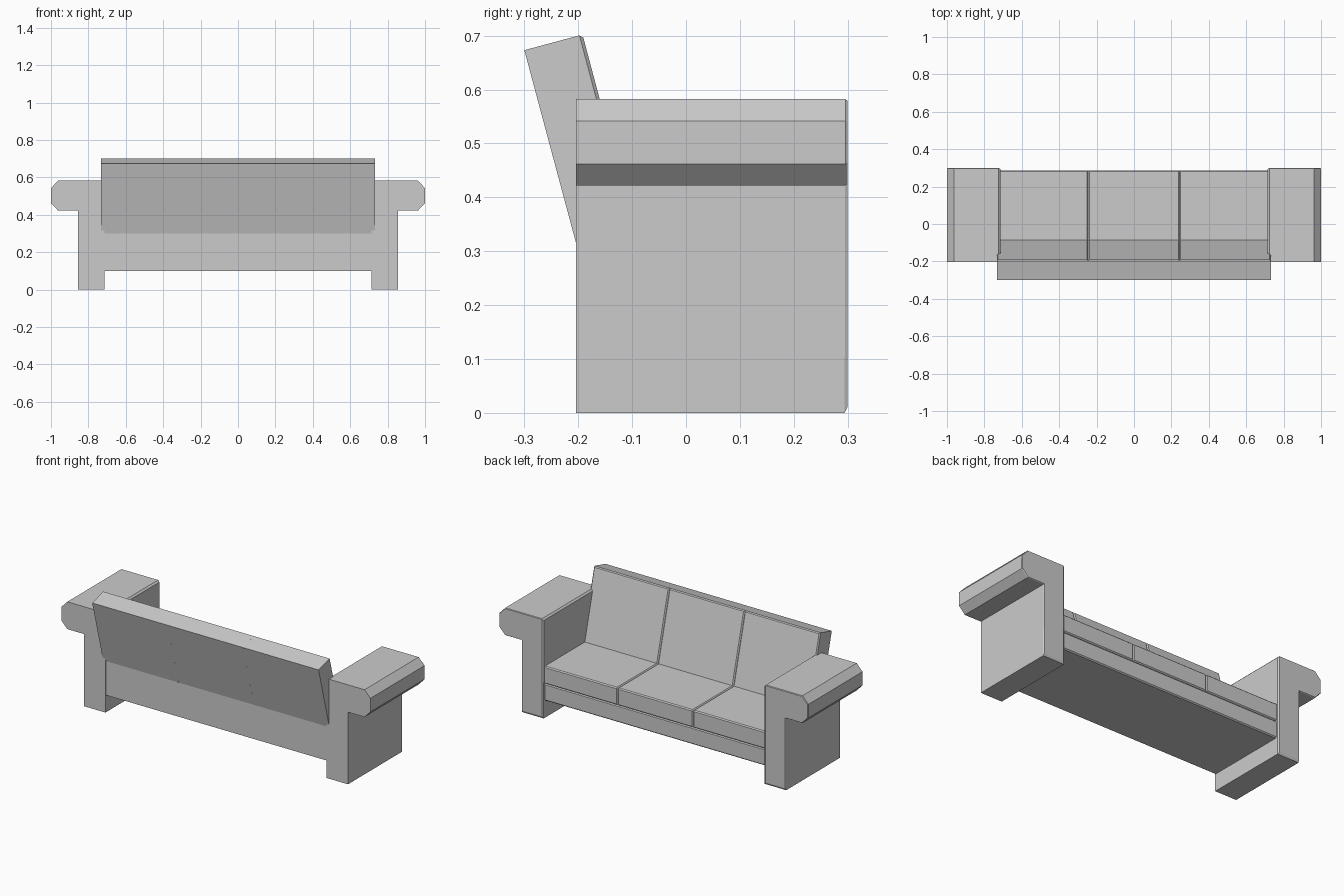
import bpy, bmesh
from mathutils import Vector

if "Cube" in bpy.data.objects:
    bpy.data.objects.remove(bpy.data.objects["Cube"])


def prism(name, profile, to3d, a, b, weight, width=0.012):
    """Extrude a 2D profile from a to b; weight(p, q) gives each edge's chamfer share."""
    bm = bmesh.new()
    lo = [bm.verts.new(to3d(p, a)) for p in profile]
    hi = [bm.verts.new(to3d(p, b)) for p in profile]
    n = len(profile)
    bm.faces.new(lo)
    bm.faces.new(hi)
    for i in range(n):
        j = (i + 1) % n
        bm.faces.new((lo[i], lo[j], hi[j], hi[i]))
    bmesh.ops.recalc_face_normals(bm, faces=bm.faces)
    layer = bm.edges.layers.float.new("bevel_weight_edge")
    for e in bm.edges:
        e[layer] = weight(e.verts[0].co, e.verts[1].co)
    mesh = bpy.data.meshes.new(name)
    bm.to_mesh(mesh)
    bm.free()
    ob = bpy.data.objects.new(name, mesh)
    bpy.context.collection.objects.link(ob)
    mod = ob.modifiers.new("chamfer", 'BEVEL')
    mod.width = width
    mod.segments = 1
    mod.limit_method = 'WEIGHT'
    return ob


def along_x(p, t):
    return Vector((t, p[0], p[1]))


# Arms: upright slab with an overhanging octagonal roll
ARM = [(0.715, 0), (0.855, 0), (0.855, 0.422), (0.962, 0.422), (1.0, 0.462),
       (1.0, 0.542), (0.962, 0.582), (0.715, 0.582)]


def arm_weight(p, q):
    front = min(p.y, q.y) > 0.29
    if front and max(p.z, q.z) < 0.01:
        return 1.0                                   # bottom front edge
    if front:
        return 0.7 if max(abs(p.x), abs(q.x)) < 0.72 else 0.25
    if min(p.z, q.z) > 0.58 and max(abs(p.x), abs(q.x)) < 0.72:
        return 0.8                                   # inner top edge
    return 0.0


for side, s in (("left", -1), ("right", 1)):
    prism(side + "_arm", ARM, lambda p, t: Vector((s * p[0], t, p[1])),
          -0.204, 0.30, arm_weight)

# Base rail under the seat
prism("base", [(-0.2, 0.1), (0.285, 0.1), (0.285, 0.2), (-0.2, 0.2)], along_x,
      -0.72, 0.72, lambda p, q: 0.5 if min(p.y, q.y) > 0.28 else 0.0)

# Three seat cushions and three leaning back cushions
SEAT = [(-0.2, 0.2), (0.287, 0.2), (0.287, 0.302), (-0.2, 0.302)]
BACK = [(-0.192, 0.27), (-0.30, 0.673), (-0.192, 0.702), (-0.077, 0.27)]


def seat_weight(p, q):
    front = min(p.y, q.y) > 0.28
    top_side = min(p.z, q.z) > 0.3 and max(p.y, q.y) > 0
    return 0.5 if front or top_side else 0.0


def back_weight(p, q):
    front_face = all(v.y > -0.08 or v.z > 0.7 for v in (p, q))
    return 0.5 if front_face else 0.0


for i, place in enumerate(("left", "middle", "right")):
    x = (i - 1) * 0.4885 - 0.001
    prism(place + "_seat_cushion", SEAT, along_x, x - 0.2442, x + 0.2442, seat_weight)
    prism(place + "_back_cushion", BACK, along_x, x - 0.2442, x + 0.2442, back_weight)
